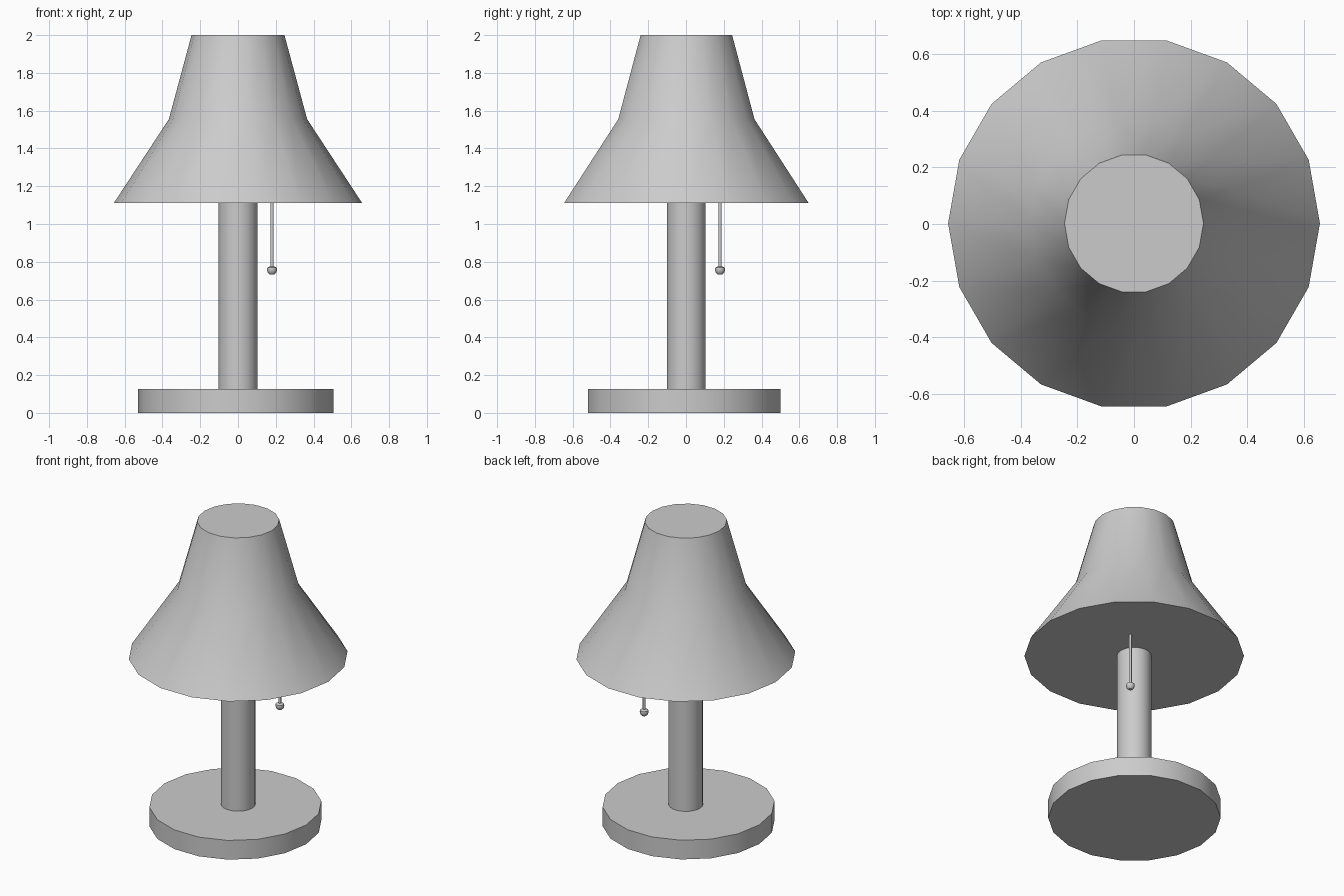
import bpy, bmesh, math

if "Cube" in bpy.data.objects:
    bpy.data.objects.remove(bpy.data.objects["Cube"])


def lathe(name, profile, x=0.0, y=0.0, sides=18):
    """Closed, capped solid of revolution from (radius, z) points, bottom to top."""
    bm = bmesh.new()
    rings = []
    for r, z in profile:
        angles = [2 * math.pi * i / sides for i in range(sides)]
        rings.append([bm.verts.new((r * math.cos(a), r * math.sin(a), z)) for a in angles])
    for low, high in zip(rings, rings[1:]):
        for i in range(sides):
            j = (i + 1) % sides
            bm.faces.new((low[i], low[j], high[j], high[i]))
    bm.faces.new(rings[0][::-1])
    bm.faces.new(rings[-1])
    mesh = bpy.data.meshes.new(name)
    bm.to_mesh(mesh)
    bm.free()
    obj = bpy.data.objects.new(name, mesh)
    obj.location = (x, y, 0)
    bpy.context.collection.objects.link(obj)
    # Smooth sides, sharp rims
    bpy.ops.object.select_all(action='DESELECT')
    obj.select_set(True)
    bpy.context.view_layer.objects.active = obj
    bpy.ops.object.shade_smooth_by_angle(angle=math.radians(35))
    return obj


# Base disc and stem
lathe("base", [(0.517, 0.0), (0.517, 0.127)], -0.012, -0.01)
lathe("stem", [(0.104, 0.127), (0.104, 1.11)], 0.0, 0.002)

# Flared shade, closed top and bottom
lathe("shade", [(0.658, 1.11), (0.366, 1.555), (0.246, 2.0)], 0.0, 0.002)

# Pull cord with a small knob
lathe("pull_cord", [(0.009, 0.76), (0.009, 1.11)], 0.18, 0.18, 12)
lathe("pull_knob", [(0.012, 0.733), (0.022, 0.742), (0.027, 0.757),
                    (0.025, 0.769), (0.012, 0.776)], 0.18, 0.18, 12)
